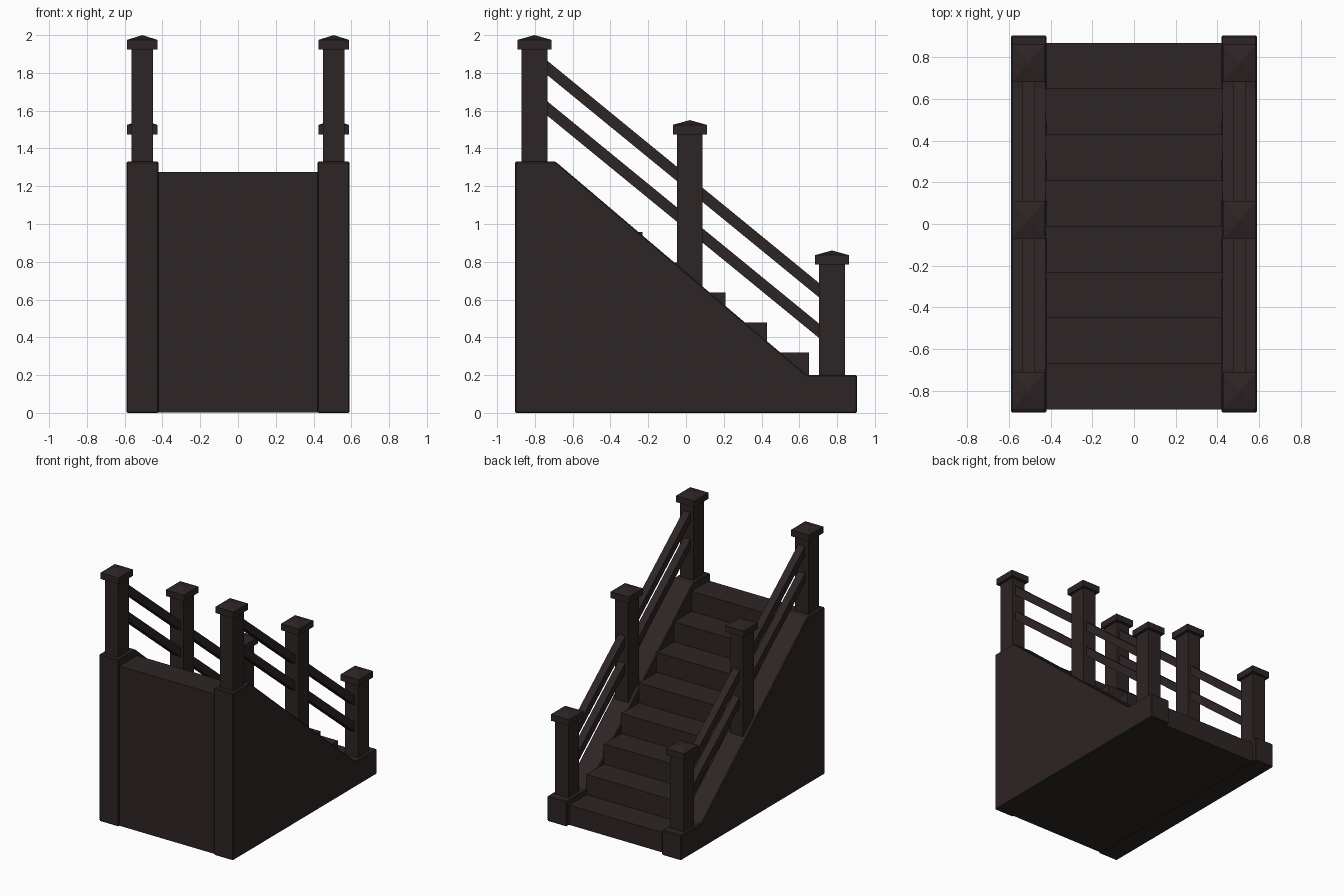
import bpy, bmesh

if "Cube" in bpy.data.objects:
    bpy.data.objects.remove(bpy.data.objects["Cube"])

wood = bpy.data.materials.new("dark brown wood")
wood.diffuse_color = (0.027, 0.018, 0.018, 1)
wood.use_nodes = True
wood.node_tree.nodes["Principled BSDF"].inputs["Base Color"].default_value = wood.diffuse_color


def finish(name, bm):
    bmesh.ops.recalc_face_normals(bm, faces=bm.faces)
    me = bpy.data.meshes.new(name)
    bm.to_mesh(me)
    bm.free()
    me.materials.append(wood)
    ob = bpy.data.objects.new(name, me)
    bpy.context.collection.objects.link(ob)
    return ob


def extrude_profile(name, pts, x0, x1):
    """Solid from a (y, z) outline, between x0 and x1."""
    bm = bmesh.new()
    face = bm.faces.new([bm.verts.new((x0, y, z)) for y, z in pts])
    res = bmesh.ops.extrude_face_region(bm, geom=[face])
    verts = [g for g in res["geom"] if isinstance(g, bmesh.types.BMVert)]
    bmesh.ops.translate(bm, verts=verts, vec=(x1 - x0, 0, 0))
    return finish(name, bm)


def post(name, x, y, bottom, top):
    """Square post with an overhanging cap and a low pyramid on top."""
    bm = bmesh.new()

    def ring(hx, hy, z):
        return [bm.verts.new((x + a * hx, y + b * hy, z))
                for a, b in ((-1, -1), (1, -1), (1, 1), (-1, 1))]
    cap = top - 0.075
    rings = [ring(0.058, 0.068, bottom), ring(0.058, 0.068, cap),
             ring(0.08, 0.09, cap), ring(0.08, 0.09, top - 0.025)]
    bm.faces.new(rings[0])
    for r, s in zip(rings, rings[1:]):
        for i in range(4):
            j = (i + 1) % 4
            bm.faces.new((r[i], r[j], s[j], s[i]))
    apex = bm.verts.new((x, y, top))
    for i in range(4):
        bm.faces.new((rings[3][i], rings[3][(i + 1) % 4], apex))
    return finish(name, bm)


# Solid flight of eight steps, rising towards the front (-y)
STEPS, RUN, RISE = 8, 0.22, 0.1594
outline = [(-0.89, 0.002), (0.87, 0.002)]
for i in range(STEPS):
    y = 0.87 - i * RUN
    outline += [(y, (i + 1) * RISE), (y - RUN, (i + 1) * RISE)]
extrude_profile("steps", outline, -0.425, 0.425)

for side, s in (("left", -1), ("right", 1)):
    # Solid side wall with slightly softened edges
    wall = extrude_profile(side + "_side_wall",
                           [(-0.905, 0), (0.905, 0), (0.905, 0.2), (0.64, 0.2),
                            (-0.69, 1.33), (-0.905, 1.33)], s * 0.42, s * 0.59)
    bev = wall.modifiers.new("soft edges", "BEVEL")
    bev.width, bev.segments = 0.006, 1

    # Three posts
    for name, y, bottom, top in (("upper", -0.802, 1.3, 2.0),
                                 ("middle", 0.02, 0.6, 1.55),
                                 ("lower", 0.773, 0.17, 0.86)):
        post(f"{side}_{name}_post", s * 0.507, y, bottom, top)

    # Two sloping rails running through the posts
    for name, z in (("top", 1.865), ("lower", 1.65)):
        ya, yb = -0.76, 0.73
        za = z + 0.025 * 0.818
        zb = za - 0.818 * (yb - ya)
        extrude_profile(f"{side}_{name}_rail",
                        [(ya, za - 0.076), (yb, zb - 0.076), (yb, zb), (ya, za)],
                        s * 0.475, s * 0.535)
